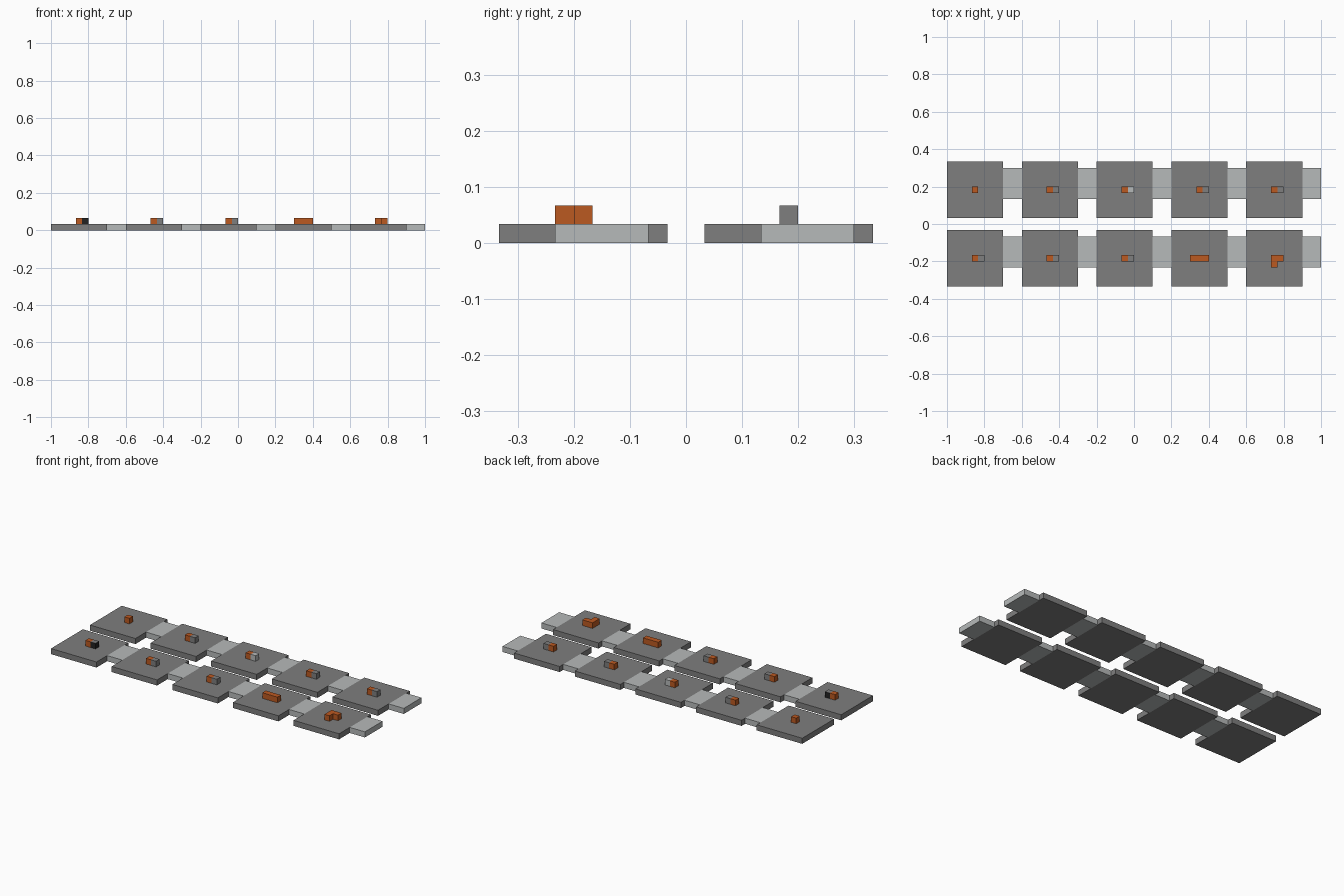
import bpy
import bmesh
from mathutils import Matrix, Vector

U = 1 / 30  # one block

old = bpy.data.objects.get("Cube")
if old:
    bpy.data.objects.remove(old, do_unlink=True)


def make_material(name, rgb):
    mat = bpy.data.materials.new(name)
    mat.use_nodes = True
    color = (*rgb, 1.0)
    mat.diffuse_color = color
    bsdf = next(n for n in mat.node_tree.nodes if n.type == 'BSDF_PRINCIPLED')
    bsdf.inputs["Base Color"].default_value = color
    return mat


GREY = make_material("mid grey", (0.21, 0.21, 0.21))
LIGHT = make_material("light grey", (0.47, 0.49, 0.49))
ORANGE = make_material("burnt orange", (0.50, 0.10, 0.015))
BLACK = make_material("near black", (0.016, 0.016, 0.016))


def box(name, corner, size, side, top=None):
    """Box given by its low corner and size in blocks; the top may differ."""
    bm = bmesh.new()
    size = Vector(size) * U
    centre = Vector(corner) * U + size / 2
    bmesh.ops.create_cube(bm, size=1, matrix=Matrix.Translation(centre) @ Matrix.Diagonal((*size, 1)))
    mesh = bpy.data.meshes.new(name)
    mesh.materials.append(side)
    if top:
        mesh.materials.append(top)
        bm.normal_update()
        for face in bm.faces:
            if face.normal.z > 0.5:
                face.material_index = 1
    bm.to_mesh(mesh)
    bm.free()
    obj = bpy.data.objects.new(name, mesh)
    bpy.context.collection.objects.link(obj)


# Second block beside each orange centre block: (side colour, top colour)
partners = {
    "back": [None, (GREY,), (LIGHT,), (GREY,), (GREY,)],
    "front": [(BLACK, GREY), (GREY,), (GREY,), (ORANGE,), (ORANGE,)],
}

for row, y0 in (("back", 1), ("front", -10)):
    for i, partner in enumerate(partners[row]):
        x0 = -30 + 12 * i
        tag = f"{row}_{i + 1}"
        # Square plate and the narrower tab on its left edge
        box(f"plate_{tag}", (x0, y0, 0), (9, 9, 1), GREY)
        box(f"tab_{tag}", (x0 + 9, y0 + 3, 0), (3, 5, 1), LIGHT)
        # Small blocks standing at the middle of the plate
        box(f"centre_block_{tag}", (x0 + 4, y0 + 4, 1), (1, 1, 1), ORANGE)
        if partner:
            box(f"side_block_{tag}", (x0 + 5, y0 + 4, 1), (1, 1, 1), *partner)

# Extra blocks that make the straight triple and the corner piece
box("triple_end_block", (9, -6, 1), (1, 1, 1), ORANGE)
box("corner_end_block", (22, -7, 1), (1, 1, 1), ORANGE)
